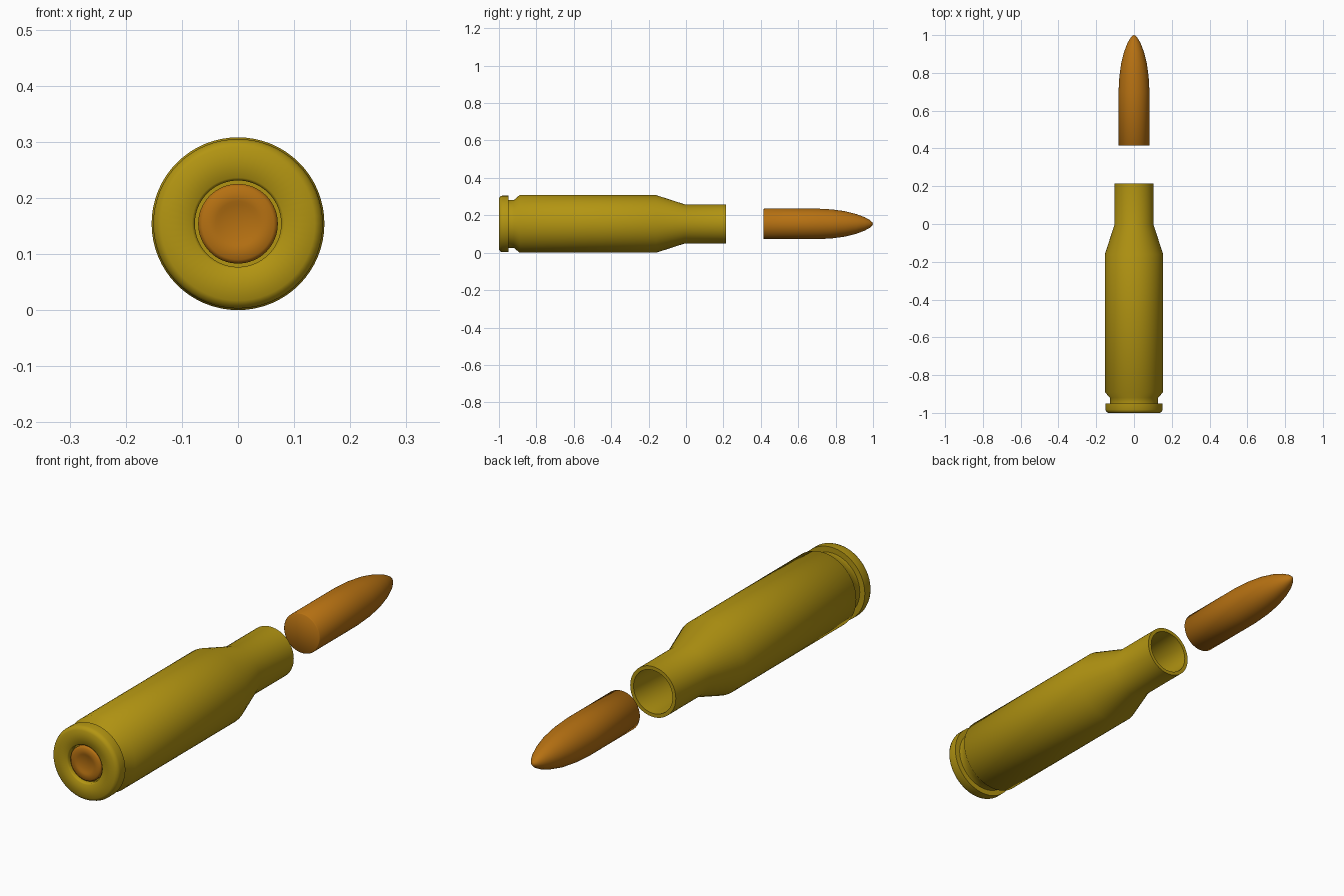
import bpy, bmesh, math
from mathutils import Matrix, Vector

if "Cube" in bpy.data.objects:
    bpy.data.objects.remove(bpy.data.objects["Cube"])

SEGMENTS = 64
AXIS_Z = 0.154


def material(name, color):
    m = bpy.data.materials.new(name)
    m.diffuse_color = (*color, 1)
    m.use_nodes = True
    m.node_tree.nodes["Principled BSDF"].inputs["Base Color"].default_value = m.diffuse_color
    return m


def lathe(name, profile, mat, closed=False, angle=50):
    """Spin (y, radius) points around the long axis."""
    bm = bmesh.new()
    verts = [bm.verts.new((r, y, 0)) for y, r in profile]
    pairs = list(zip(verts, verts[1:]))
    if closed:
        pairs.append((verts[-1], verts[0]))
    edges = [bm.edges.new(p) for p in pairs]
    bmesh.ops.spin(bm, geom=verts + edges, cent=(0, 0, 0), axis=(0, 1, 0),
                   angle=2 * math.pi, steps=SEGMENTS, use_duplicate=False)
    bmesh.ops.remove_doubles(bm, verts=bm.verts, dist=0.0001)
    bmesh.ops.recalc_face_normals(bm, faces=bm.faces)
    bmesh.ops.translate(bm, verts=bm.verts, vec=(0, 0, AXIS_Z))
    me = bpy.data.meshes.new(name)
    bm.to_mesh(me)
    bm.free()
    me.materials.append(mat)
    ob = bpy.data.objects.new(name, me)
    bpy.context.collection.objects.link(ob)
    bpy.ops.object.select_all(action='DESELECT')
    ob.select_set(True)
    bpy.context.view_layer.objects.active = ob
    bpy.ops.object.shade_smooth_by_angle(angle=math.radians(angle))
    return ob


brass = material("brass", (0.45, 0.30, 0.006))
copper = material("copper", (0.47, 0.165, 0.006))

# Hollow case: rim, groove, body, shoulder, neck, then back along the inside
lathe("case", [
    (-0.975, 0), (-0.975, 0.077), (-0.995, 0.077), (-1.0, 0.082),
    (-1.0, 0.137), (-0.993, 0.147), (-0.983, 0.151),
    (-0.95, 0.151), (-0.95, 0.128), (-0.92, 0.128), (-0.89, 0.154),
    (-0.16, 0.154), (-0.005, 0.104), (0.215, 0.104),
    (0.215, 0.089), (-0.012, 0.089), (-0.165, 0.136),
    (-0.86, 0.136), (-0.86, 0),
], brass)

# Primer cup in the base
lathe("primer", [
    (-0.975, 0.071), (-0.99, 0.071), (-0.996, 0.064), (-0.996, 0.04),
    (-0.993, 0.034), (-0.993, 0),
], copper)

# Pointed tip piece, floating ahead of the neck
lathe("projectile", [
    (0.415, 0), (0.415, 0.079), (0.418, 0.082), (0.70, 0.082),
    (0.78, 0.0775), (0.85, 0.068), (0.91, 0.053), (0.955, 0.036),
    (0.982, 0.021), (0.996, 0.009), (1.0, 0),
], copper)
